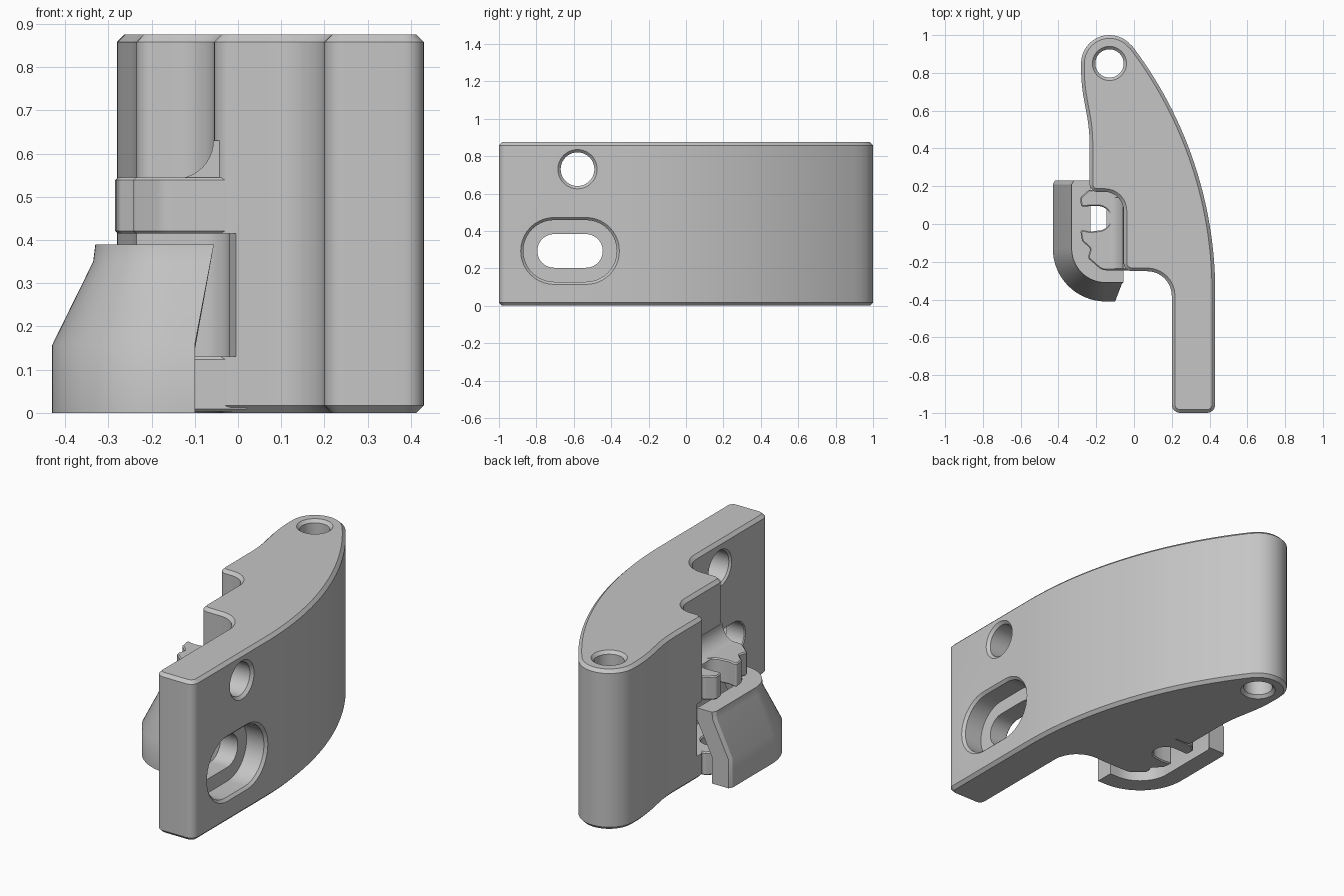
import bpy, bmesh
from math import sin, cos, tan, pi, radians, asin
from mathutils import Vector

if "Cube" in bpy.data.objects:
    bpy.data.objects.remove(bpy.data.objects["Cube"])

grey = bpy.data.materials.new("plain grey")
grey.use_nodes = True
colour = (0.56, 0.56, 0.56, 1)
grey.diffuse_color = colour
grey.node_tree.nodes["Principled BSDF"].inputs["Base Color"].default_value = colour


def arc(cx, cy, r, start, end, n):
    """Points on a circular arc, angles in degrees."""
    angles = [radians(start + (end - start) * i / n) for i in range(n + 1)]
    return [(cx + r * cos(a), cy + r * sin(a)) for a in angles]


def rounded(corners, n=8):
    """Polygon with filleted corners; each corner is (x, y, radius)."""
    out = []
    for i, (x, y, r) in enumerate(corners):
        p = Vector((x, y))
        if r == 0:
            out.append((x, y))
            continue
        a = (Vector(corners[i - 1][:2]) - p).normalized()
        b = (Vector(corners[(i + 1) % len(corners)][:2]) - p).normalized()
        half = a.angle(b) / 2
        centre = p + (a + b).normalized() * (r / sin(half))
        s, e = p + a * (r / tan(half)) - centre, p + b * (r / tan(half)) - centre
        for k in range(n + 1):
            # blend the two radius directions, then restore the radius
            w = sin(k / n * (pi / 2 - half) * 2)
            v = sin((1 - k / n) * (pi / 2 - half) * 2)
            out.append(tuple(centre + (s * v + e * w).normalized() * r))
    return out


def stadium(cy, cz, r, straight):
    return (arc(cy + straight, cz, r, -90, 90, 20)
            + arc(cy - straight, cz, r, 90, 270, 20))


def place(points, axis, h):
    """Lift a flat outline into space, at distance h along the axis."""
    order = {"x": lambda a, b: (h, a, b), "y": lambda a, b: (a, h, b),
             "z": lambda a, b: (a, b, h)}[axis]
    return [order(a, b) for a, b in points]


def loft(name, rings, rim=0.0, segments=1):
    """Skin a row of matching rings, cap the ends, optionally bevel the rims."""
    bm = bmesh.new()
    loops = [[bm.verts.new(p) for p in ring] for ring in rings]
    n = len(loops[0])
    caps = [bm.faces.new(loops[0]), bm.faces.new(loops[-1])]
    for lo, hi in zip(loops, loops[1:]):
        for i in range(n):
            j = (i + 1) % n
            bm.faces.new((lo[i], lo[j], hi[j], hi[i]))
    bmesh.ops.recalc_face_normals(bm, faces=bm.faces)
    if rim:
        edges = list({e for f in caps for e in f.edges})
        bmesh.ops.bevel(bm, geom=edges, offset=rim, segments=segments,
                        profile=0.5, affect="EDGES", clamp_overlap=False)
    mesh = bpy.data.meshes.new(name)
    bm.to_mesh(mesh)
    bm.free()
    ob = bpy.data.objects.new(name, mesh)
    bpy.context.collection.objects.link(ob)
    mesh.materials.append(grey)
    return ob


def prism(name, points, axis, lo, hi, rim=0.0, segments=1):
    return loft(name, [place(points, axis, lo), place(points, axis, hi)], rim, segments)


def activate(ob):
    bpy.ops.object.select_all(action="DESELECT")
    ob.select_set(True)
    bpy.context.view_layer.objects.active = ob


def cut(ob, cutter):
    cutter.hide_render = True
    mod = ob.modifiers.new("cut", "BOOLEAN")
    mod.operation, mod.solver, mod.object = "DIFFERENCE", "EXACT", cutter
    activate(ob)
    bpy.ops.object.modifier_apply(modifier=mod.name)
    bpy.data.objects.remove(cutter)


# Main arm: straight leg, long outer curve, rounded tip, stepped inner side
height, big = 0.875, 2.15
sweep = asin(1.3 / big) * 180 / pi
outer = arc(0.43 - big, -0.36, big, 0, sweep, 28)
tip = arc(-0.13, 0.85, 0.15, sweep + 4, 180, 20)
outline = rounded(
    [(x, y, 0) for x, y in outer + tip]
    + [(-0.28, 0.74, 0.9), (-0.235, 0.5, 0.9), (-0.235, 0.17, 0.04),
       (-0.055, 0.17, 0.1), (-0.055, -0.25, 0.045), (0.2, -0.25, 0.13),
       (0.2, -1, 0.045), (0.43, -1, 0.045)])
body = prism("main_arm", outline, "z", 0, height, rim=0.017)

# Chamfered pivot hole through the tip
cut(body, loft("pivot_cutter", [
    place(arc(-0.13, 0.85, r, 0, 354, 59), "z", z)
    for z, r in ((-0.01, 0.1), (0.016, 0.075), (height - 0.016, 0.075), (height + 0.01, 0.1))]))

# Round screw hole through the leg
cut(body, loft("screw_cutter", [
    place(arc(-0.58, 0.73, r, 0, 354, 59), "x", x)
    for x, r in ((0.19, 0.11), (0.21, 0.09), (0.415, 0.09), (0.44, 0.115))]))

# Counterbored slot through the leg
cut(body, loft("slot_cutter", [
    place(stadium(-0.62, 0.293, r, 0.085), "x", x)
    for x, r in ((0.19, 0.105), (0.205, 0.09), (0.31, 0.09), (0.311, 0.165),
                 (0.416, 0.165), (0.44, 0.189))]))

# Pocket between the two shelves
pocket = rounded([(-0.4, -0.4, 0), (0.04, -0.4, 0), (-0.02, -0.2, 0.05),
                  (-0.02, 0.24, 0.08), (-0.4, 0.24, 0)])
cut(body, prism("pocket_cutter", pocket, "z", 0.13, 0.415))

# Forked shelves with a round-ended slot
fork = rounded([(0.02, 0.19, 0), (-0.24, 0.18, 0.02), (-0.285, 0.14, 0.02),
                (-0.28, 0.09, 0.015), (-0.23, 0.095, 0)])
fork += arc(-0.19, 0.03, 0.065, 90, -90, 14)
fork += rounded([(-0.23, -0.04, 0), (-0.285, -0.03, 0.01), (-0.275, -0.09, 0.02),
                 (-0.23, -0.13, 0.02), (-0.245, -0.18, 0.02), (-0.17, -0.245, 0.06),
                 (0.02, -0.245, 0)], 5)
upper = prism("upper_shelf", fork, "z", 0.415, 0.545, rim=0.006)
lower = prism("lower_shelf", fork, "z", 0.003, 0.13, rim=0.006)

# Curved fillet joining the upper shelf to the arm
blend = [(0.0, 0.53)] + arc(-0.145, 0.63, 0.088, -90, 0, 10) + [(0.0, 0.63)]
fillet = prism("shelf_fillet", blend, "y", -0.235, 0.14)

# Leaning curved guard wall: section (radius, z) swept round a quarter turn
section = [(0.28, 0), (0.28, 0.157), (0.185, 0.35), (0.18, 0.39),
           (0.08, 0.39), (0.08, 0.345), (0.18, 0.145), (0.18, 0)]
cx, cy = -0.15, -0.13
rings = [[(cx - r + inset, y, z) for r, z in section]
         for y, inset in ((0.23, 0.012), (0.21, 0))]
for i in range(17):
    a = radians(180 + 90 * i / 16)
    rings.append([(cx + r * cos(a), cy + r * sin(a), z) for r, z in section])
rings.append([(-0.1 + 0.19 * max(0, z - 0.157), cy - r, z) for r, z in section])
guard = loft("guard_wall", rings)

for ob in (body, upper, lower, fillet, guard):
    activate(ob)
    bpy.ops.object.shade_smooth_by_angle(angle=radians(28))
